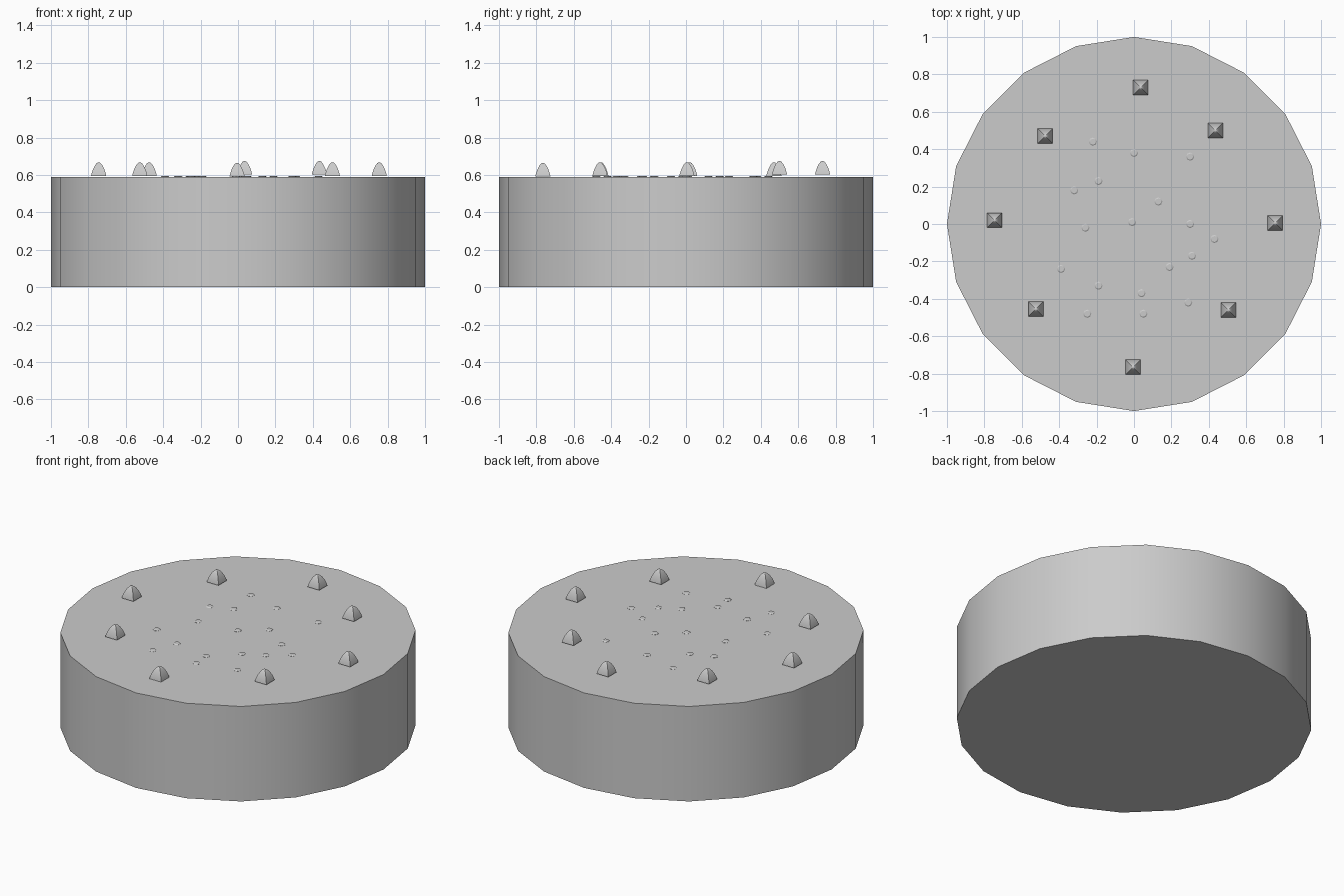
import bpy, bmesh, math

if "Cube" in bpy.data.objects:
    bpy.data.objects.remove(bpy.data.objects["Cube"])

TOP = 0.59


def lathe(name, profile, sides, loc, phase):
    """Closed solid made of stacked rings (radius, z)."""
    bm = bmesh.new()
    rings = []
    for r, z in profile:
        rings.append([bm.verts.new((r * math.cos(phase + 2 * math.pi * i / sides),
                                    r * math.sin(phase + 2 * math.pi * i / sides), z))
                      for i in range(sides)])
    for a, b in zip(rings, rings[1:]):
        for i in range(sides):
            j = (i + 1) % sides
            bm.faces.new((a[i], a[j], b[j], b[i]))
    bm.faces.new(rings[0][::-1])
    bm.faces.new(rings[-1])
    mesh = bpy.data.meshes.new(name)
    bm.to_mesh(mesh)
    bm.free()
    ob = bpy.data.objects.new(name, mesh)
    ob.location = loc
    bpy.context.collection.objects.link(ob)
    bpy.ops.object.select_all(action='DESELECT')
    ob.select_set(True)
    bpy.context.view_layer.objects.active = ob
    bpy.ops.object.shade_smooth_by_angle(angle=math.radians(35))
    return ob


# Cake body
lathe("cake_body", [(1, 0), (1, TOP)], 20, (0, 0, 0), math.pi / 2)

# Square-based cream dollops around the rim
k = math.sqrt(2)
dollop = [(0.040 * k, 0), (0.038 * k, 0.012), (0.030 * k, 0.036),
          (0.019 * k, 0.058), (0.010 * k, 0.069), (0.003 * k, 0.073)]
for x, y, z in [(0.755, 0.005, 0.595), (0.435, 0.50, 0.602), (0.035, 0.73, 0.602),
                (-0.475, 0.47, 0.595), (-0.745, 0.02, 0.595), (-0.525, -0.455, 0.595),
                (-0.005, -0.765, 0.592), (0.505, -0.46, 0.595)]:
    lathe("cream_dollop", dollop, 4, (x, y, z), math.pi / 4)

# Tiny sprinkles barely poking through the top
for x, y in [(-0.32, 0.18), (-0.19, 0.23), (-0.22, 0.44), (0, 0.38), (0.30, 0.36),
             (-0.26, -0.02), (-0.01, 0.01), (0.13, 0.12), (-0.39, -0.24),
             (-0.19, -0.33), (-0.25, -0.48), (0.04, -0.37), (0.05, -0.48),
             (0.29, -0.42), (0.19, -0.23), (0.30, 0), (0.43, -0.08), (0.31, -0.17)]:
    lathe("sprinkle", [(0.022, -0.005), (0.022, 0.001), (0.016, 0.005)], 8,
          (x, y, TOP), 0)
